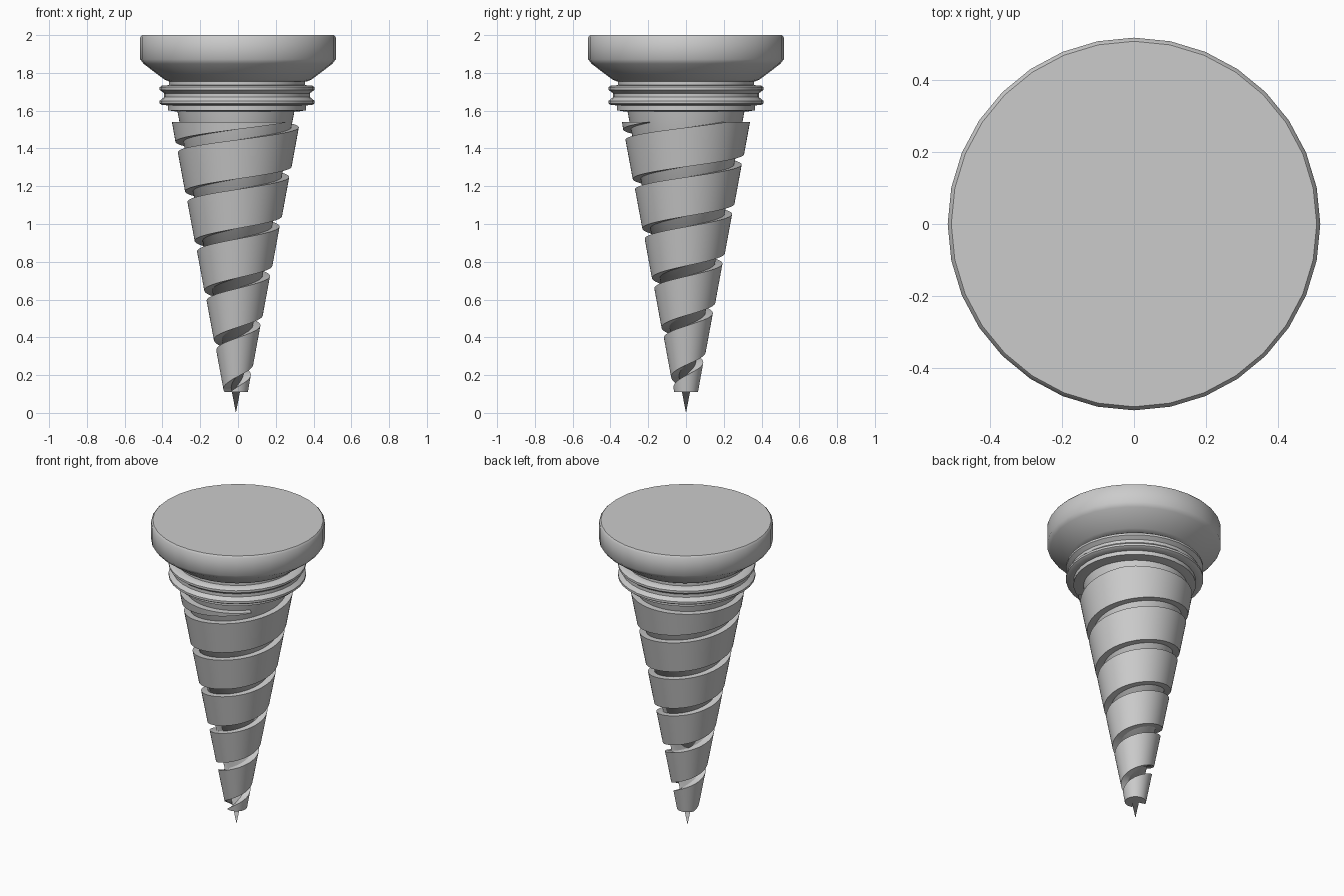
import bpy, bmesh, math

if "Cube" in bpy.data.objects:
    bpy.data.objects.remove(bpy.data.objects["Cube"])

steel = bpy.data.materials.new("grey_steel")
steel.diffuse_color = (0.6, 0.6, 0.6, 1)
steel.use_nodes = True
steel.node_tree.nodes["Principled BSDF"].inputs["Base Color"].default_value = steel.diffuse_color
AXIS_X = -0.011   # shaft sits slightly off the cap's centre


def finish(name, bm, x, angle):
    bmesh.ops.remove_doubles(bm, verts=bm.verts, dist=1e-5)
    bmesh.ops.recalc_face_normals(bm, faces=bm.faces)
    me = bpy.data.meshes.new(name)
    bm.to_mesh(me)
    bm.free()
    me.materials.append(steel)
    ob = bpy.data.objects.new(name, me)
    bpy.context.collection.objects.link(ob)
    ob.location.x = x
    bpy.ops.object.select_all(action='DESELECT')
    bpy.context.view_layer.objects.active = ob
    ob.select_set(True)
    bpy.ops.object.shade_smooth_by_angle(angle=math.radians(angle))
    return ob


def lathe(name, profile, x=0.0, sides=32, angle=40):
    """Spin an (r, z) profile that starts and ends on the axis."""
    bm = bmesh.new()
    rings = [[bm.verts.new((r * math.cos(2 * math.pi * i / sides),
                            r * math.sin(2 * math.pi * i / sides), z))
              for i in range(sides)] for r, z in profile]
    for a, b in zip(rings, rings[1:]):
        for i in range(sides):
            j = (i + 1) % sides
            bm.faces.new((a[i], a[j], b[j], b[i]))
    bmesh.ops.remove_doubles(bm, verts=bm.verts, dist=1e-6)
    return finish(name, bm, x, angle)


# Wide cap with chamfered underside
lathe("cap", [(0, 1.755), (0.365, 1.755), (0.39, 1.765), (0.50, 1.848),
              (0.518, 1.872), (0.518, 1.988), (0.508, 2.0), (0, 2.0)])

# Collar with two rounded ridges
lathe("collar", [(0, 1.595), (0.32, 1.595), (0.365, 1.602), (0.365, 1.628),
                 (0.398, 1.63), (0.41, 1.638), (0.41, 1.652), (0.386, 1.672),
                 (0.386, 1.692), (0.41, 1.71), (0.41, 1.724), (0.398, 1.733),
                 (0.36, 1.735), (0.36, 1.765), (0, 1.765)], x=-0.005)

# Tapered core ending in the sharp tip
SLOPE = 0.194
lathe("core", [(0, 0), (SLOPE * 1.61, 1.61), (0, 1.61)], x=AXIS_X, sides=64)

# Broad thread wound around the core, trimmed flat at both ends
PITCH, GAP, LOW, HIGH, STEPS = 0.2625, 0.055, 0.11, 1.54, 64
bm = bmesh.new()
prev = None
for k in range(-STEPS, 7 * STEPS):
    turn = k / STEPS
    top = min(HIGH, 0.198 + PITCH * turn)
    bot = max(LOW, 0.198 + PITCH * (turn - 1) + GAP)
    if top - bot < 0.002:
        continue
    a = 2 * math.pi * turn
    section = [(SLOPE * bot - 0.006, bot), (SLOPE * bot + 0.042, bot),
               (SLOPE * top + 0.04, top), (SLOPE * top - 0.006, top)]
    ring = [bm.verts.new((r * math.cos(a), r * math.sin(a), z)) for r, z in section]
    if prev:
        for i in range(4):
            j = (i + 1) % 4
            bm.faces.new((prev[i], prev[j], ring[j], ring[i]))
    else:
        bm.faces.new(ring)
    prev = ring
bm.faces.new(prev)
finish("thread", bm, AXIS_X, 40)
